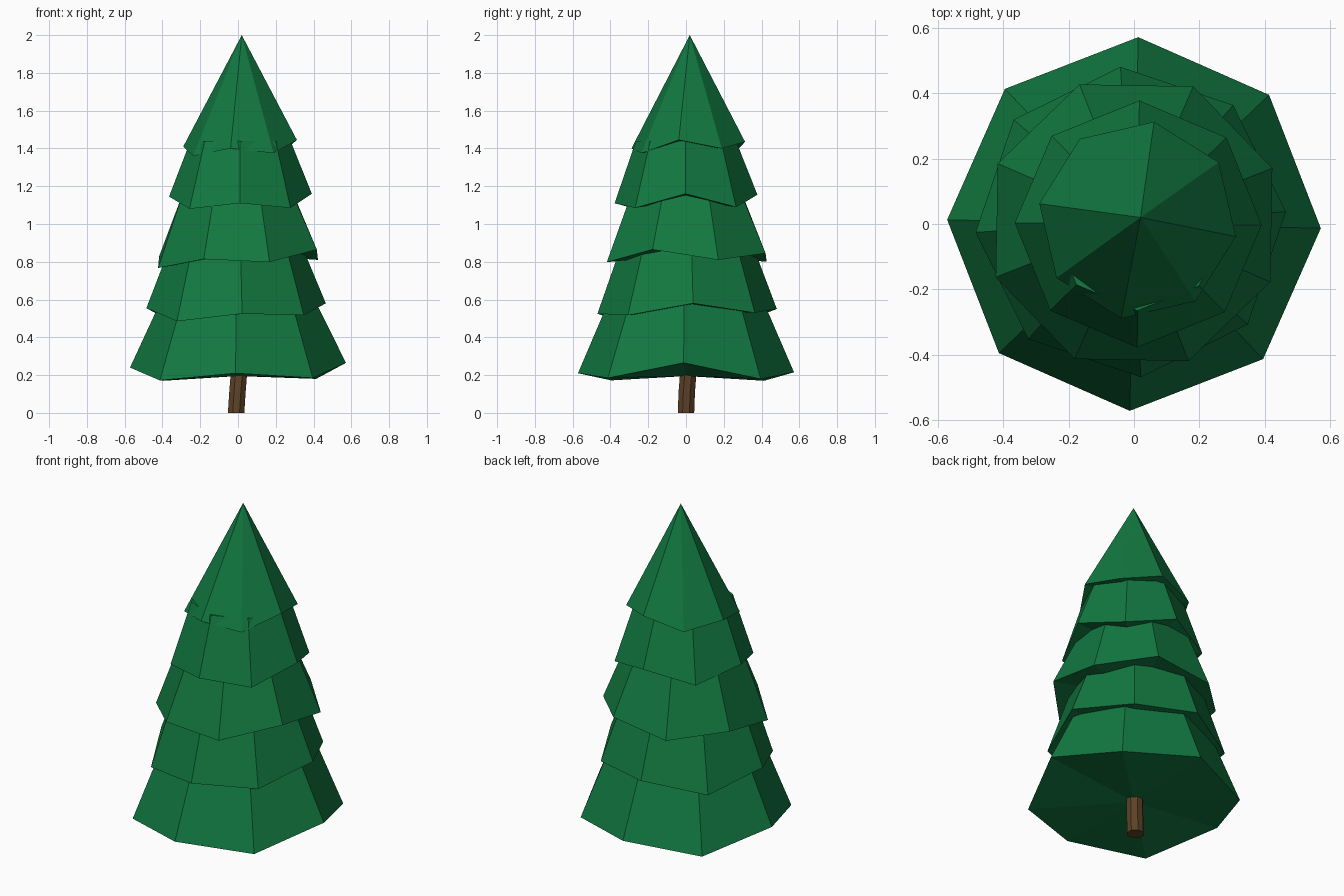
import bpy, bmesh
from math import cos, sin, radians

if "Cube" in bpy.data.objects:
    bpy.data.objects.remove(bpy.data.objects["Cube"])


def material(name, rgb):
    m = bpy.data.materials.new(name)
    m.diffuse_color = (*rgb, 1)
    m.use_nodes = True
    m.node_tree.nodes["Principled BSDF"].inputs["Base Color"].default_value = m.diffuse_color
    return m


green = material("needles", (0.006, 0.19, 0.052))
brown = material("bark", (0.11, 0.055, 0.02))


def ring(bm, centre, radius, turn, heights):
    """Eight-sided ring, one height per corner."""
    return [bm.verts.new((centre[0] + radius * cos(radians(turn + 45 * i)),
                          centre[1] + radius * sin(radians(turn + 45 * i)), z))
            for i, z in enumerate(heights)]


def bridge(bm, low, high):
    for i in range(8):
        j = (i + 1) % 8
        bm.faces.new((low[i], low[j], high[j], high[i]))


def fan(bm, verts, tip):
    v = bm.verts.new(tip)
    for i in range(8):
        bm.faces.new((verts[i], verts[(i + 1) % 8], v))


def finish(bm, name, mat):
    bmesh.ops.recalc_face_normals(bm, faces=bm.faces[:])
    me = bpy.data.meshes.new(name)
    bm.to_mesh(me)
    bm.free()
    me.materials.append(mat)
    bpy.context.collection.objects.link(bpy.data.objects.new(name, me))


# Skirts: centre, rim radius, turn, uneven rim heights, top (radius, z), underside z
tiers = [
    ((0, 0), 0.572, -1.3,
     (.265, .18, .215, .17, .24, .172, .21, .185), (0.41, 0.59), 0.195),
    ((-.01, .006), 0.476, 3.8,
     (.58, .53, .55, .49, .555, .485, .525, .517), (0.355, 0.87), 0.55),
    ((0, .004), 0.455, 21.5,
     (.81, .845, .80, .83, .767, .814, .798, .865), (0.315, 1.16), 0.84),
    ((.013, 0), 0.378, -0.5,
     (1.16, 1.09, 1.155, 1.09, 1.145, 1.08, 1.11, 1.085), (0.265, 1.44), 1.13),
    ((.011, .012), 0.305, -9.5,
     (1.445, 1.40, 1.435, 1.38, 1.41, 1.36, 1.40, 1.375), None, 1.42),
]
for n, (c, r, turn, heights, top, under) in enumerate(tiers):
    bm = bmesh.new()
    rim = ring(bm, c, r, turn, heights)
    fan(bm, rim, (c[0], c[1], under))
    if top:
        upper = ring(bm, c, top[0], turn, [top[1]] * 8)
        bridge(bm, rim, upper)
        bm.faces.new(upper)
    else:
        fan(bm, rim, (0.02, 0.02, 2.0))
    finish(bm, f"foliage_tier_{n + 1}", green)

# Trunk: slightly bent eight-sided post
bm = bmesh.new()
rings = [ring(bm, (x, y), 0.047, 22.5, [z] * 8)
         for x, y, z in ((-.01, 0, 0), (-.003, .004, .11), (.005, .012, .21), (.01, .015, .3))]
for a, b in zip(rings, rings[1:]):
    bridge(bm, a, b)
bm.faces.new(rings[0])
bm.faces.new(rings[-1])
finish(bm, "trunk", brown)
